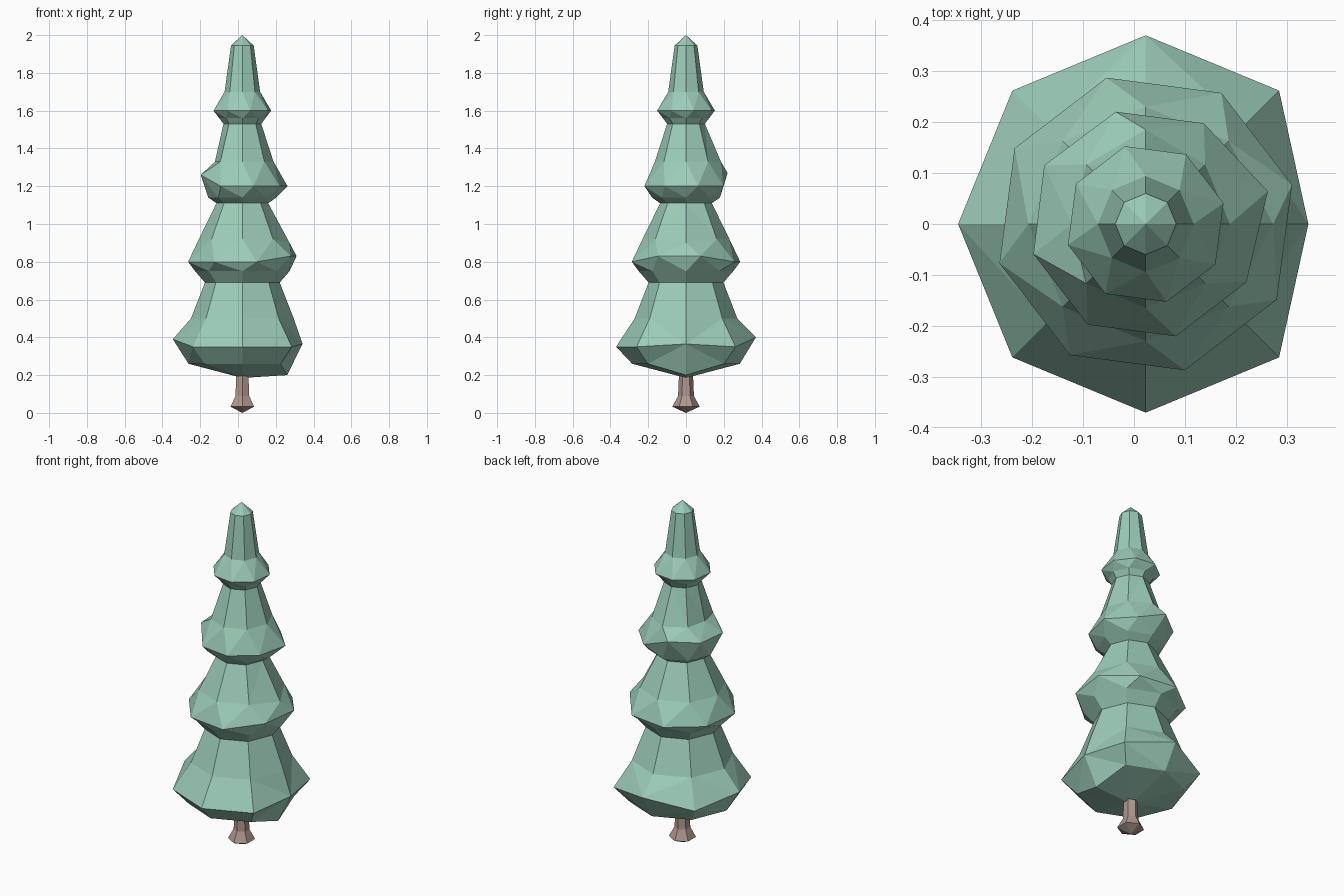
import bpy, bmesh
from math import cos, sin, radians, tau

if "Cube" in bpy.data.objects:
    bpy.data.objects.remove(bpy.data.objects["Cube"])

CX = 0.023  # the tree axis sits slightly right of centre


def material(name, colour):
    m = bpy.data.materials.new(name)
    m.diffuse_color = (*colour, 1)
    m.use_nodes = True
    m.node_tree.nodes["Principled BSDF"].inputs["Base Color"].default_value = m.diffuse_color
    return m


def loft(name, sides, rings, bottom_z, top_z, mat):
    """Faceted loft. Ring: (z, radius, start angle, {index: (radius, z)})."""
    bm = bmesh.new()
    loops = []
    for z, r, start, moved in rings:
        loop = []
        for i in range(sides):
            ri, zi = moved.get(i, (r, z))
            a = radians(start) + tau * i / sides
            loop.append(bm.verts.new((CX + ri * cos(a), ri * sin(a), zi)))
        loops.append(loop)
    bottom = bm.verts.new((CX, 0, bottom_z))
    top = bm.verts.new((CX, 0, top_z))
    for i in range(sides):
        j = (i + 1) % sides
        bm.faces.new((bottom, loops[0][j], loops[0][i]))
        for a, b in zip(loops, loops[1:]):
            bm.faces.new((a[i], a[j], b[j], b[i]))
        bm.faces.new((loops[-1][i], loops[-1][j], top))
    bmesh.ops.triangulate(bm, faces=bm.faces[:], quad_method='SHORT_EDGE')
    bmesh.ops.recalc_face_normals(bm, faces=bm.faces[:])
    me = bpy.data.meshes.new(name)
    bm.to_mesh(me)
    bm.free()
    me.materials.append(mat)
    ob = bpy.data.objects.new(name, me)
    bpy.context.collection.objects.link(ob)
    return ob


green = material("foliage_green", (0.33, 0.6, 0.48))
brown = material("bark_brown", (0.43, 0.31, 0.27))

# Foliage: four flared tiers, widest rings twisted against the necks
loft("foliage", 8, [
    # bottom tier
    (0.26, 0.285, 0, {0: (0.237, 0.20)}),
    (0.35, 0.37, 0, {0: (0.319, 0.365), 2: (0.37, 0.40), 4: (0.368, 0.39)}),
    (0.50, 0.272, 0, {}),
    (0.69, 0.198, 0, {}),
    # second tier
    (0.75, 0.25, 0, {}),
    (0.80, 0.297, 15, {0: (0.297, 0.83), 7: (0.297, 0.83)}),
    (0.92, 0.23, 0, {0: (0.25, 0.90)}),
    (1.11, 0.137, 0, {}),
    # third tier
    (1.14, 0.18, 0, {}),
    (1.20, 0.228, 15, {0: (0.248, 1.20), 2: (0.228, 1.27),
                       3: (0.23, 1.26), 4: (0.228, 1.26)}),
    (1.33, 0.165, 0, {4: (0.145, 1.33), 2: (0.185, 1.33)}),
    (1.53, 0.10, 0, {}),
    # top tier
    (1.56, 0.122, 0, {}),
    (1.60, 0.158, 15, {}),
    (1.70, 0.094, 0, {}),
    (1.945, 0.06, 0, {}),
], 0.185, 2.0, green)

# Trunk with a flared foot
loft("trunk", 6, [
    (0.033, 0.072, 30, {}),
    (0.09, 0.042, 30, {}),
    (0.23, 0.036, 30, {}),
], 0.0, 0.25, brown)
